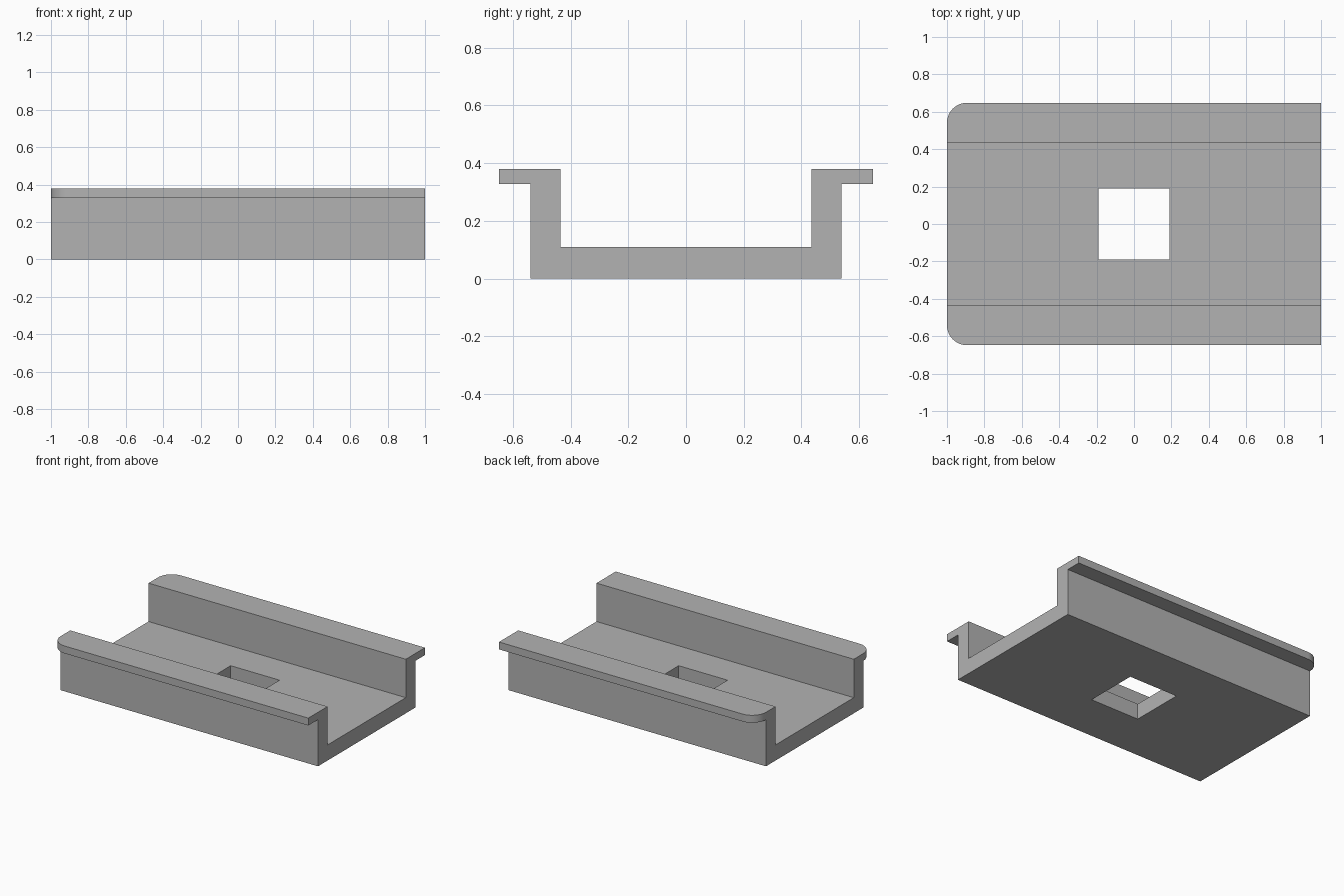
import bpy, bmesh

cube = bpy.data.objects.get("Cube")
if cube:
    bpy.data.objects.remove(cube, do_unlink=True)

# Main dimensions
HALF_LENGTH = 1.0
LIP_Y, OUTER_Y, INNER_Y = 0.648, 0.54, 0.435
FLOOR_Z, LIP_Z, TOP_Z = 0.11, 0.328, 0.38
CORNER_RADIUS = 0.107
HOLE_HALF = 0.19

grey = bpy.data.materials.new("plain_grey")
grey.use_nodes = True
colour = (0.45, 0.45, 0.45, 1)
grey.diffuse_color = colour
grey.node_tree.nodes["Principled BSDF"].inputs["Base Color"].default_value = colour


def add_object(name, bm):
    bmesh.ops.recalc_face_normals(bm, faces=bm.faces)
    mesh = bpy.data.meshes.new(name)
    bm.to_mesh(mesh)
    bm.free()
    mesh.materials.append(grey)
    obj = bpy.data.objects.new(name, mesh)
    bpy.context.collection.objects.link(obj)
    return obj


# Channel: flanged U profile extruded along x
half = [(OUTER_Y, 0), (OUTER_Y, LIP_Z), (LIP_Y, LIP_Z),
        (LIP_Y, TOP_Z), (INNER_Y, TOP_Z), (INNER_Y, FLOOR_Z)]
profile = half + [(-y, z) for y, z in reversed(half)]
bm = bmesh.new()
end = bm.faces.new([bm.verts.new((-HALF_LENGTH, y, z)) for y, z in profile])
ext = bmesh.ops.extrude_face_region(bm, geom=[end], use_keep_orig=True)
moved = [v for v in ext["geom"] if isinstance(v, bmesh.types.BMVert)]
bmesh.ops.translate(bm, verts=moved, vec=(2 * HALF_LENGTH, 0, 0))

# Rounded lip corners at the right end
corners = [e for e in bm.edges
           if all(v.co.x < -0.99 and abs(v.co.y) > LIP_Y - 0.01 for v in e.verts)]
bmesh.ops.bevel(bm, geom=corners, offset=CORNER_RADIUS, offset_type='OFFSET',
                segments=12, profile=0.5, affect='EDGES')
channel = add_object("flanged_channel", bm)

# Square hole through the floor
bm = bmesh.new()
bmesh.ops.create_cube(bm, size=2 * HOLE_HALF)
cutter = add_object("hole_cutter", bm)
cutter.hide_render = True
cutter.hide_viewport = True
cutter.display_type = 'WIRE'
hole = channel.modifiers.new("floor_hole", 'BOOLEAN')
hole.operation = 'DIFFERENCE'
hole.solver = 'EXACT'
hole.object = cutter

# Smooth rounded corners, sharp edges elsewhere
bpy.ops.object.select_all(action='DESELECT')
channel.select_set(True)
bpy.context.view_layer.objects.active = channel
bpy.ops.object.modifier_apply(modifier=hole.name)
bpy.data.objects.remove(cutter, do_unlink=True)
bpy.ops.object.shade_smooth_by_angle(angle=0.5)
